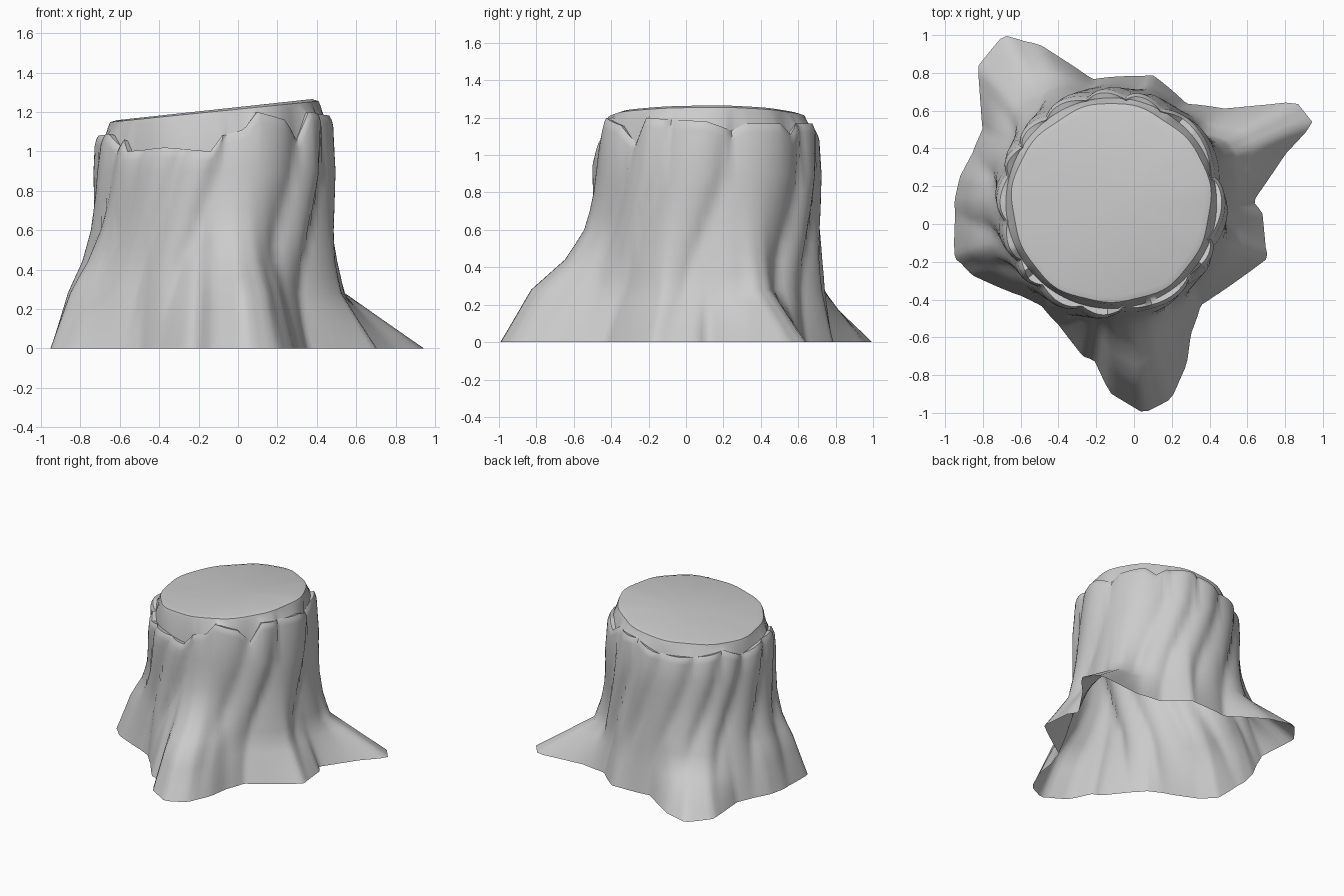
import bpy, bmesh, math
from math import sin, cos, pi, radians

if "Cube" in bpy.data.objects:
    bpy.data.objects.remove(bpy.data.objects["Cube"], do_unlink=True)

CX, CY, SEGMENTS = -0.12, 0.11, 180

# Root outline on the ground: x, y, and how much flare is left at knee height
ROOTS = [(.71, -.18, .3), (.68, .06, .25), (.63, .12, .3), (.8, .37, .2), (.95, .53, .2),
         (.86, .65, .2), (.48, .61, .15), (.28, .64, .25), (.1, .79, .4), (-.22, .77, .4),
         (-.5, .95, .25), (-.69, 1, .25), (-.83, .83, .3), (-.8, .5, .45), (-.92, .25, .6),
         (-.95, .12, .6), (-.95, -.18, .6), (-.86, -.27, .6), (-.49, -.43, .5),
         (-.27, -.7, .5), (-.21, -.72, .5), (-.13, -.89, .6), (.05, -1, .67),
         (.2, -.93, .65), (.28, -.74, .55), (.3, -.58, .4), (.36, -.43, .25)]

# Ragged bark rim: degrees, height
RIM = [(0, 1.18), (14, 1.13), (22, 1.17), (42, 1.17), (50, 1.11), (58, 1.17), (80, 1.17),
       (100, 1.1), (130, 1.09), (150, 1.12), (165, 1.05), (180, 1.08), (205, 1.09),
       (212, 1.03), (218, 1.06), (222, 1), (245, 1.02), (268, 1), (274, 1.08), (285, 1.11),
       (292, 1.2), (308, 1.16), (318, 1.06), (326, 1.2), (340, 1.19)]

# Grooves between the bark plates, in degrees at the rim
GROOVES = [14, 62, 82, 103, 128, 148, 166, 190, 214, 232, 256, 276, 318, 340]


def lookup(table, x, period=None):
    """Linear interpolation through (x, value...) rows, optionally cyclic."""
    rows = sorted(table)
    if period:
        x %= period
        first, last = rows[0], rows[-1]
        rows = [(last[0] - period, *last[1:])] + rows + [(first[0] + period, *first[1:])]
    for a, b in zip(rows, rows[1:]):
        if a[0] <= x <= b[0]:
            t = (x - a[0]) / (b[0] - a[0])
            return [p + (q - p) * t for p, q in zip(a[1:], b[1:])]
    return rows[-1][1:]


# Root outline as angle, radius and knee flare, with straight edges between corners
ROOT_POLAR = []
for a, b in zip(ROOTS, ROOTS[1:] + ROOTS[:1]):
    for step in range(6):
        x, y, knee = [p + (q - p) * step / 6 for p, q in zip(a, b)]
        ROOT_POLAR.append((math.degrees(math.atan2(y - CY, x - CX)) % 360,
                           math.hypot(x - CX, y - CY), knee))


def plate(deg):
    """Bark relief: each plate swells from one groove and drops into the next."""
    deg %= 360
    for i, start in enumerate(GROOVES):
        span = (GROOVES[(i + 1) % len(GROOVES)] - start) % 360
        t = ((deg - start) % 360) / span
        if t < 1:
            return (sin(pi * t ** 1.3) ** 0.7 - 0.7) * (0.02 + 0.0005 * span)
    return 0


def bark_radius(deg, z):
    base, knee = lookup(ROOT_POLAR, deg, 360)
    flare = lookup([(0, 1), (.28, knee), (.45, knee * .42), (.62, knee * .12),
                    (.85, 0), (2, 0)], z)[0]
    trunk = lookup([(0, .595), (.6, .6), (.9, .606), (1.2, .588), (2, .588)], z)[0]
    twist = lookup([(0, -30), (.4, -24), (.75, -10), (1.1, 0), (2, 0)], z)[0]
    relief = plate(deg - twist) * min(1, .2 + z * 2)
    return trunk + (base - trunk) * flare + relief


def cut_height(x):
    return 1.155 + (x + .65) * .1


def column(deg):
    """One vertical strip of (radius, height), from the ground to the cut face."""
    rim = lookup(RIM, deg, 360)[0]
    strip = [(bark_radius(deg, z), z)
             for z in (0, .07, .14, .21, .28, .36, .44, .52, .6, .7, .8, .9)]
    top = bark_radius(deg, rim)
    strip += [(bark_radius(deg, rim - .05), rim - .05), (top - .005, rim - .02),
              (top - .016, rim)]
    wood = .532 + .005 * sin(radians(deg * 5)) + .004 * sin(radians(deg * 11))
    foot = max(wood + .004, min(.558, top - .02))
    cut = cut_height(CX + wood * cos(radians(deg)))
    shoulder = max(cut - .03, rim + .004)
    strip += [(foot, rim - .006), (wood + .004, shoulder),
              (wood - .006, max(cut - .006, shoulder)), (wood - .04, cut + .004)]
    return strip


# Stump: one open-bottomed skin of bark, rim and cut wood
bm = bmesh.new()
columns = []
for i in range(SEGMENTS):
    deg = i * 360 / SEGMENTS
    a = radians(deg)
    columns.append([bm.verts.new((CX + r * cos(a), CY + r * sin(a), z))
                    for r, z in column(deg)])
for i, left in enumerate(columns):
    right = columns[(i + 1) % SEGMENTS]
    for j in range(len(left) - 1):
        bm.faces.new((left[j], right[j], right[j + 1], left[j + 1]))

# Cut face: a fan on the sloping top
centre = bm.verts.new((CX, CY, cut_height(CX) + .004))
for i, strip in enumerate(columns):
    bm.faces.new((strip[-1], columns[(i + 1) % SEGMENTS][-1], centre))

mesh = bpy.data.meshes.new("tree_stump")
bm.to_mesh(mesh)
bm.free()
stump = bpy.data.objects.new("tree_stump", mesh)
bpy.context.collection.objects.link(stump)

grey = bpy.data.materials.new("plain_grey")
grey.use_nodes = True
colour = (.6, .6, .6, 1)
grey.diffuse_color = colour
grey.node_tree.nodes["Principled BSDF"].inputs["Base Color"].default_value = colour
mesh.materials.append(grey)

bpy.ops.object.select_all(action="DESELECT")
stump.select_set(True)
bpy.context.view_layer.objects.active = stump
bpy.ops.object.shade_smooth_by_angle(angle=radians(45))
